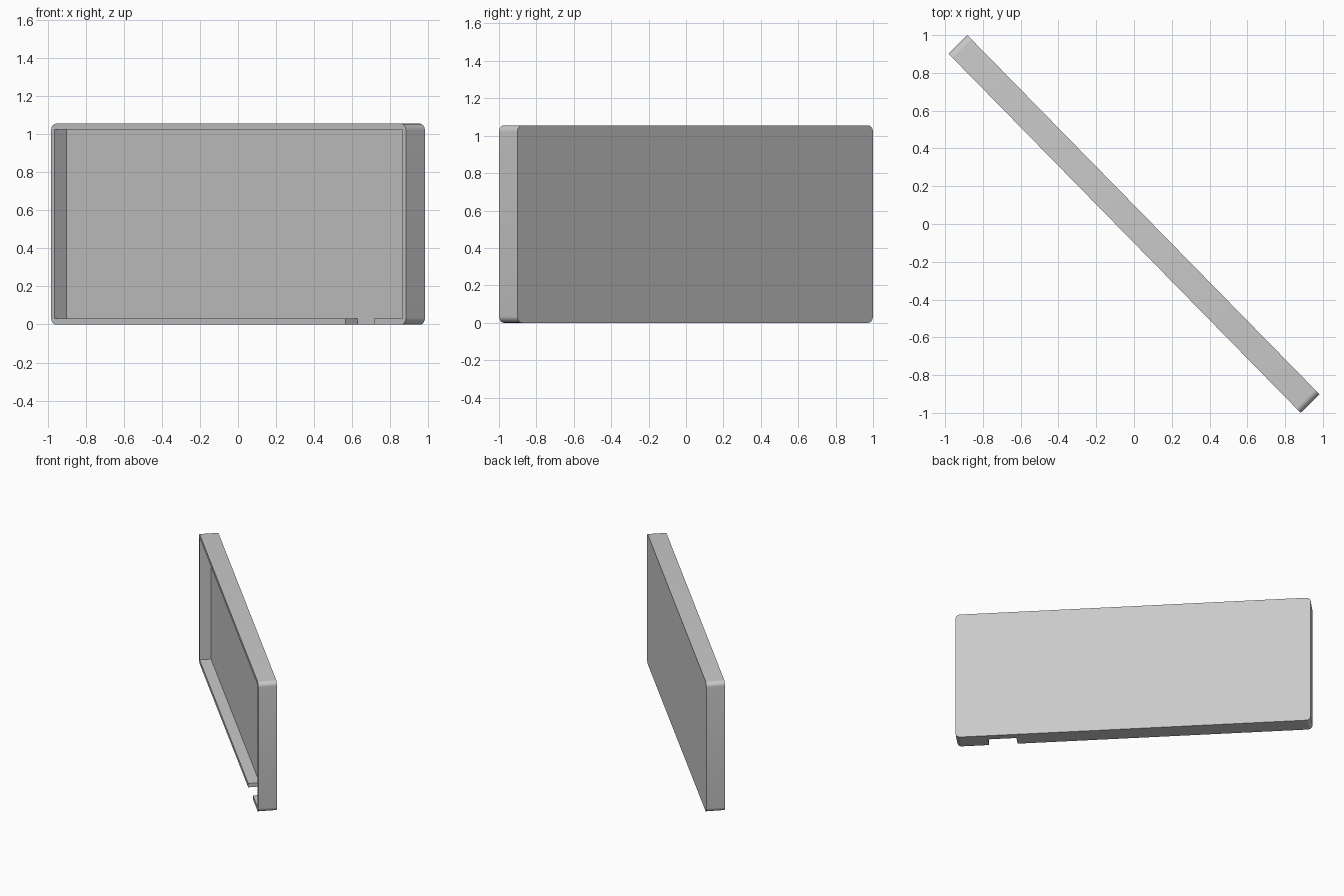
import bpy, bmesh, math
from mathutils import Matrix

if "Cube" in bpy.data.objects:
    bpy.data.objects.remove(bpy.data.objects["Cube"])

LENGTH, THICK, HEIGHT = 2.663, 0.14, 1.055
RADIUS, WALL, DEPTH = 0.035, 0.03, 0.085
TURN = math.radians(-45.56)

grey = bpy.data.materials.new("light grey")
grey.diffuse_color = (0.59, 0.59, 0.59, 1)
grey.use_nodes = True
grey.node_tree.nodes["Principled BSDF"].inputs["Base Color"].default_value = grey.diffuse_color


def make_object(name, bm):
    bmesh.ops.recalc_face_normals(bm, faces=bm.faces)
    mesh = bpy.data.meshes.new(name)
    bm.to_mesh(mesh)
    bm.free()
    mesh.materials.append(grey)
    obj = bpy.data.objects.new(name, mesh)
    bpy.context.collection.objects.link(obj)
    return obj


def box(name, x0, x1, y0, y1, z0, z1):
    bm = bmesh.new()
    bmesh.ops.create_cube(bm, size=1)
    bmesh.ops.scale(bm, vec=(x1 - x0, y1 - y0, z1 - z0), verts=bm.verts)
    bmesh.ops.translate(bm, vec=((x0 + x1) / 2, (y0 + y1) / 2, (z0 + z1) / 2), verts=bm.verts)
    return make_object(name, bm)


# Tray body: rounded rectangle outline extruded through its thickness
bm = bmesh.new()
outline = []
for i, (sx, sz) in enumerate([(1, 1), (-1, 1), (-1, -1), (1, -1)]):
    for k in range(9):
        a = math.pi / 2 * (i + k / 8)
        outline.append(bm.verts.new((
            sx * (LENGTH / 2 - RADIUS) + RADIUS * math.cos(a),
            -THICK / 2,
            HEIGHT / 2 + sz * (HEIGHT / 2 - RADIUS) + RADIUS * math.sin(a))))
face = bm.faces.new(outline)
side = bmesh.ops.extrude_face_region(bm, geom=[face])
moved = [v for v in side["geom"] if isinstance(v, bmesh.types.BMVert)]
bmesh.ops.translate(bm, vec=(0, THICK, 0), verts=moved)
tray = make_object("tray", bm)

# Recess in the front and a slot through the bottom wall
front, floor = -THICK / 2, -THICK / 2 + DEPTH
cutters = [
    box("recess_cutter", -LENGTH / 2 + WALL - 0.003, LENGTH / 2 - WALL + 0.003,
        front - 0.1, floor, WALL + 0.002, HEIGHT - WALL),
    box("slot_cutter", 0.88, 1.094, front - 0.1, floor, -0.1, WALL + 0.05),
]
for cutter in cutters:
    cutter.hide_render = True
    cut = tray.modifiers.new(cutter.name, "BOOLEAN")
    cut.operation = "DIFFERENCE"
    cut.solver = "EXACT"
    cut.object = cutter

# Apply the cuts, then remove the helpers
bpy.context.view_layer.objects.active = tray
tray.select_set(True)
for cutter in cutters:
    bpy.ops.object.modifier_apply(modifier=cutter.name)
    bpy.data.objects.remove(cutter)

# Stand the tray diagonally, with smooth corners and sharp edges
tray.data.transform(Matrix.Rotation(TURN, 4, "Z"))
bpy.ops.object.shade_smooth_by_angle(angle=math.radians(30))
